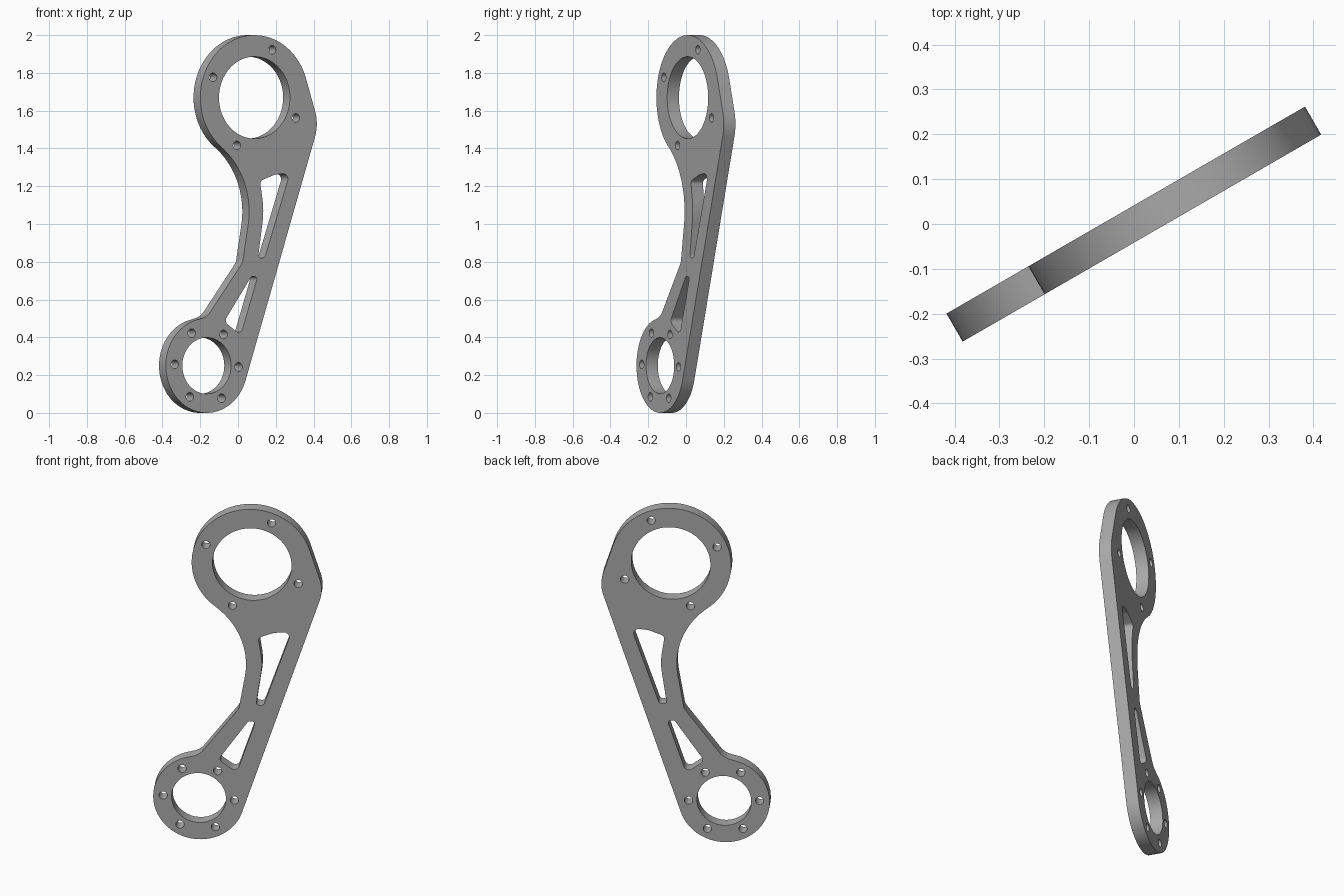
import bpy, bmesh
from math import cos, sin, radians, tan, pi
from mathutils import Vector

cube = bpy.data.objects.get("Cube")
if cube:
    bpy.data.objects.remove(cube)

THICKNESS = 0.072
BIG, SMALL, SHOULDER = (0.08, 1.669), (-0.212, 0.25), (0.241, 1.53)


def arc(centre, r, start, end, n=32):
    """Points along an arc, angles in degrees."""
    angles = [radians(start + (end - start) * i / n) for i in range(n + 1)]
    return [(centre[0] + r * cos(a), centre[1] + r * sin(a)) for a in angles]


def circle(centre, r, n=64):
    return arc(centre, r, 0, 360, n)[:-1]


def rounded(corners, n=8):
    """Closed polygon from (x, y, fillet radius) corners."""
    pts = []
    for i, (x, y, r) in enumerate(corners):
        p = Vector((x, y))
        a = (Vector(corners[i - 1][:2]) - p).normalized()
        b = (Vector(corners[(i + 1) % len(corners)][:2]) - p).normalized()
        half = a.angle(b) / 2
        centre = p + (a + b).normalized() * (r / sin(half))
        va, vb = (p + a * (r / tan(half)) - centre), (p + b * (r / tan(half)) - centre)
        pts += [tuple(centre + va.slerp(vb, k / n).normalized() * r) for k in range(n + 1)]
    return pts


# Outer outline: small ring, straight edge, shoulder, big ring, curved waist
outline = arc(SMALL, 0.25, 99, 341.7, 64)
outline += arc(SHOULDER, 0.22, -18.3, 17.8)
outline += arc(BIG, 0.331, 17.8, 232.6, 64)
outline += arc((-0.383, 1.065), 0.43, 52.6, -8)
outline += [(0.010, 0.812), (0.007, 0.798), (0.0, 0.786)]
outline += arc((-0.268, 0.597), 0.1, -37, -81, 12)

# Bearing openings and lightening slots
loops = [outline, circle(BIG, 0.217), circle(SMALL, 0.149)]
loops.append(rounded([(0.114, 1.228, 0.022), (0.2, 1.26, 0.08), (0.298, 1.272, 0.03),
                      (0.143, 0.821, 0.018), (0.102, 0.821, 0.014), (0.138, 1.07, 0.4)]))
loops.append(rounded([(0.06, 0.722, 0.015), (0.1, 0.722, 0.015),
                      (-0.004, 0.411, 0.028), (-0.105, 0.484, 0.026)]))

# Bolt holes around both rings
for centre, r, count, first in ((BIG, 0.275, 4, 67), (SMALL, 0.195, 6, -2)):
    for hub in arc(centre, r, first, first + 360, count)[:-1]:
        loops.append(circle(hub, 0.023, 24))

# Filled and extruded profile
profile = bpy.data.curves.new("link_profile", "CURVE")
profile.dimensions = "2D"
profile.fill_mode = "BOTH"
profile.extrude = THICKNESS / 2
for pts in loops:
    spline = profile.splines.new("POLY")
    spline.points.add(len(pts) - 1)
    for point, (x, y) in zip(spline.points, pts):
        point.co = (x, y, 0, 1)
    spline.use_cyclic_u = True
helper = bpy.data.objects.new("link_profile", profile)
bpy.context.collection.objects.link(helper)
mesh = bpy.data.meshes.new_from_object(helper.evaluated_get(bpy.context.evaluated_depsgraph_get()))
bpy.data.objects.remove(helper)

# Weld the faces to the walls
bm = bmesh.new()
bm.from_mesh(mesh)
bmesh.ops.remove_doubles(bm, verts=bm.verts, dist=0.0002)
bmesh.ops.recalc_face_normals(bm, faces=bm.faces)
bm.to_mesh(mesh)
bm.free()

# Stand the plate up, turned about the vertical
link = bpy.data.objects.new("link_plate", mesh)
bpy.context.collection.objects.link(link)
link.rotation_euler = (pi / 2, 0, radians(30))

grey = bpy.data.materials.new("plain_grey")
grey.use_nodes = True
grey.diffuse_color = (0.4, 0.4, 0.4, 1)
grey.node_tree.nodes["Principled BSDF"].inputs["Base Color"].default_value = (0.4, 0.4, 0.4, 1)
mesh.materials.clear()
mesh.materials.append(grey)

bpy.ops.object.select_all(action="DESELECT")
link.select_set(True)
bpy.context.view_layer.objects.active = link
bpy.ops.object.shade_smooth_by_angle(angle=radians(30))
